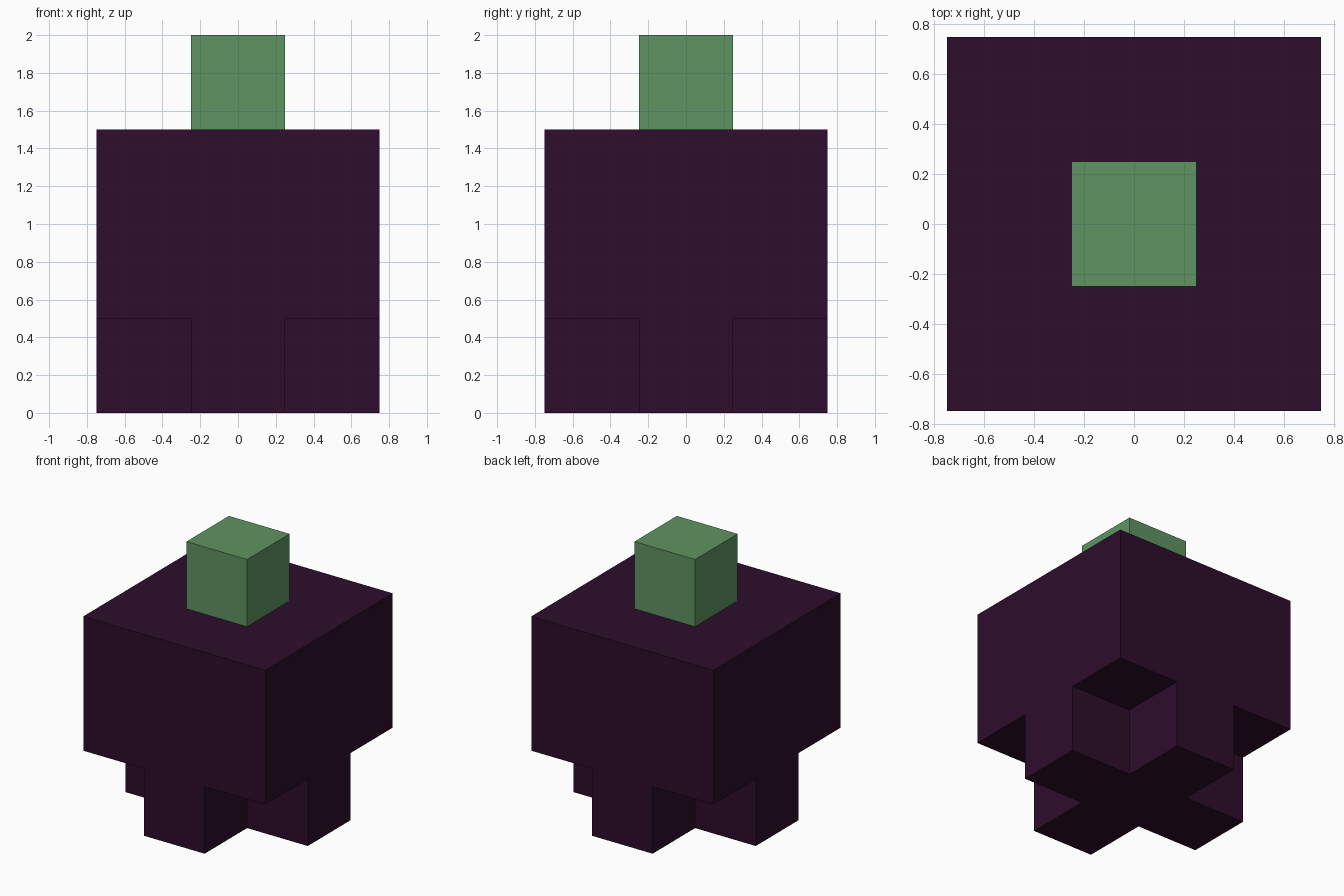
import bpy
import bmesh

cube = bpy.data.objects.get("Cube")
if cube:
    bpy.data.objects.remove(cube, do_unlink=True)


def make_material(name, color):
    mat = bpy.data.materials.new(name)
    mat.use_nodes = True
    mat.diffuse_color = color
    mat.node_tree.nodes["Principled BSDF"].inputs["Base Color"].default_value = color
    return mat


def prism(name, outline, z0, z1, mat):
    """Extrude a counter-clockwise outline from z0 to z1."""
    bm = bmesh.new()
    base = bm.faces.new([bm.verts.new((x, y, z0)) for x, y in outline])
    ext = bmesh.ops.extrude_face_region(bm, geom=[base], use_keep_orig=True)
    top = [v for v in ext["geom"] if isinstance(v, bmesh.types.BMVert)]
    bmesh.ops.translate(bm, verts=top, vec=(0, 0, z1 - z0))
    bmesh.ops.recalc_face_normals(bm, faces=bm.faces)
    mesh = bpy.data.meshes.new(name)
    bm.to_mesh(mesh)
    bm.free()
    mesh.materials.append(mat)
    obj = bpy.data.objects.new(name, mesh)
    bpy.context.collection.objects.link(obj)
    return obj


def square(h):
    return [(-h, -h), (h, -h), (h, h), (-h, h)]


purple = make_material("dark purple", (0.026, 0.004, 0.024, 1))
green = make_material("leaf green", (0.114, 0.296, 0.122, 1))

S, L = 0.25, 0.75  # half width of the small blocks, half width of the body

# Cross-shaped foot: one arm's three corners, turned four times
cross = []
arm = [(S, -S), (L, -S), (L, S)]
for _ in range(4):
    cross += arm
    arm = [(-y, x) for x, y in arm]
prism("cross_foot", cross, 0.0, 0.5, purple)

# Large body block
prism("body", square(L), 0.5, 1.5, purple)

# Small block on top
prism("stem", square(S), 1.5, 2.0, green)
